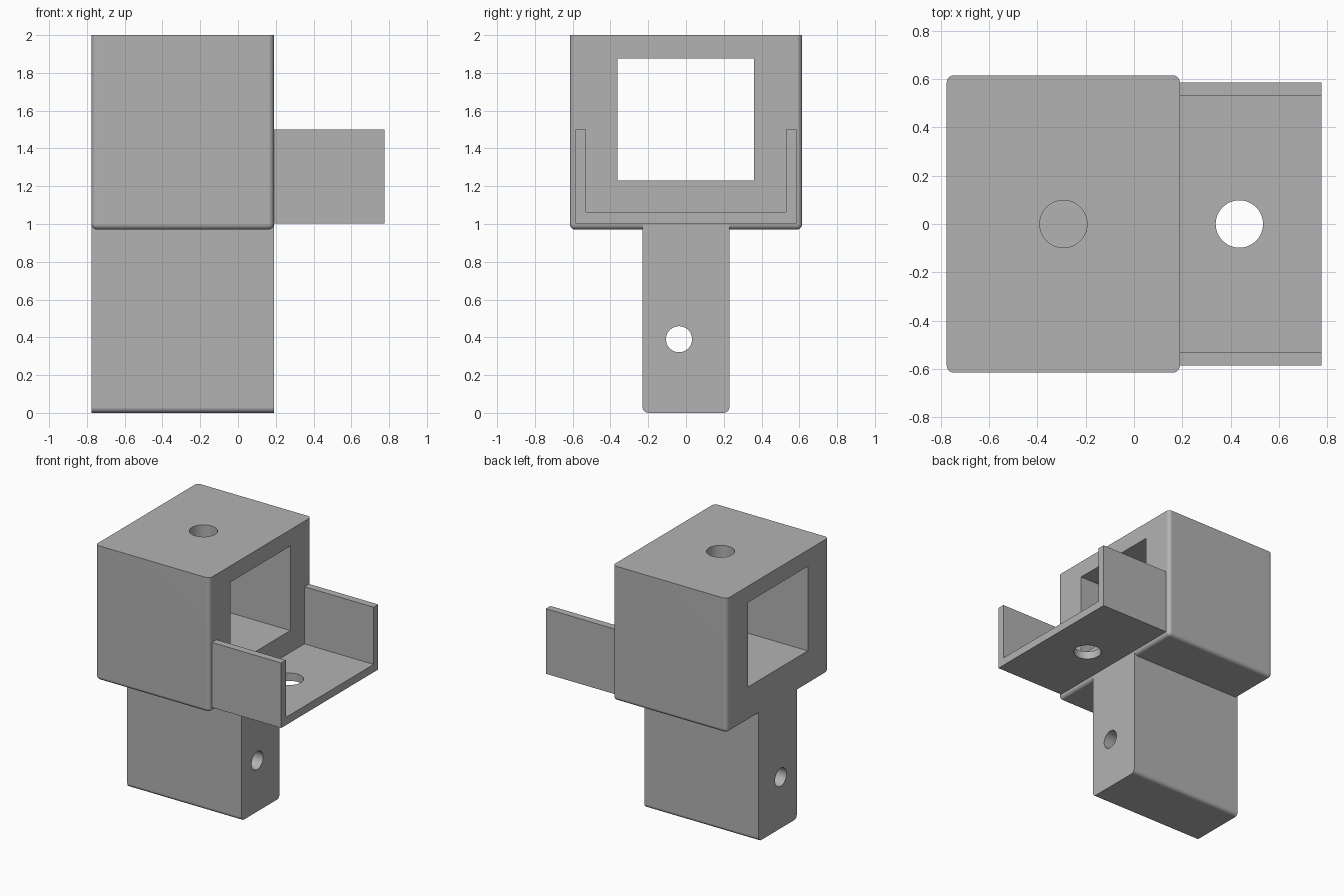
import bpy, bmesh, math
from mathutils import Matrix, Vector

default = bpy.data.objects.get("Cube")
if default:
    bpy.data.objects.remove(default, do_unlink=True)

grey = bpy.data.materials.new("plain grey")
grey.use_nodes = True
color = (0.45, 0.45, 0.45, 1)
grey.diffuse_color = color
grey.node_tree.nodes["Principled BSDF"].inputs["Base Color"].default_value = color


def add_object(name, bm):
    mesh = bpy.data.meshes.new(name)
    bmesh.ops.recalc_face_normals(bm, faces=bm.faces)
    bm.to_mesh(mesh)
    bm.free()
    mesh.materials.append(grey)
    obj = bpy.data.objects.new(name, mesh)
    bpy.context.collection.objects.link(obj)
    return obj


def box(name, low, high, rounded=None, radius=0.03):
    """Box between two corners; edges picked by the rule are rounded."""
    low, high = Vector(low), Vector(high)
    bm = bmesh.new()
    bmesh.ops.create_cube(bm, size=1)
    bmesh.ops.scale(bm, vec=high - low, verts=bm.verts)
    bmesh.ops.translate(bm, vec=(low + high) / 2, verts=bm.verts)
    if rounded:
        edges = [e for e in bm.edges if rounded(e.verts[0].co, e.verts[1].co)]
        bmesh.ops.bevel(bm, geom=edges, offset=radius, segments=5,
                        profile=0.5, affect='EDGES')
    return add_object(name, bm)


def cylinder(name, center, radius, depth, along_x=False):
    bm = bmesh.new()
    turn = Matrix.Rotation(math.pi / 2, 4, 'Y') if along_x else Matrix()
    bmesh.ops.create_cone(bm, cap_ends=True, segments=48, radius1=radius,
                          radius2=radius, depth=depth,
                          matrix=Matrix.Translation(center) @ turn)
    return add_object(name, bm)


def finish(obj, cutters=()):
    """Cut the openings, then smooth the rounded parts."""
    for cutter in cutters:
        mod = obj.modifiers.new("cut", 'BOOLEAN')
        mod.operation, mod.solver, mod.object = 'DIFFERENCE', 'EXACT', cutter
    graph = bpy.context.evaluated_depsgraph_get()
    mesh = bpy.data.meshes.new_from_object(obj.evaluated_get(graph))
    obj.modifiers.clear()
    obj.data = mesh
    for cutter in cutters:
        bpy.data.objects.remove(cutter, do_unlink=True)
    bpy.ops.object.select_all(action='DESELECT')
    obj.select_set(True)
    bpy.context.view_layer.objects.active = obj
    bpy.ops.object.shade_smooth_by_angle(angle=math.radians(35))
    obj.modifiers.new("flat faces", 'WEIGHTED_NORMAL').keep_sharp = True


BACK, FRONT, END = -0.775, 0.19, 0.775

# Hollow head: every edge rounded except around the top
head = box("head_block", (BACK, -0.615, 0.97), (FRONT, 0.615, 2),
           lambda a, b: min(a.z, b.z) < 1.5)
finish(head, [
    box("window_cutter", (-1, -0.363, 1.23), (1, 0.36, 1.875)),
    cylinder("top_hole_cutter", (-0.292, 0, 2), 0.098, 0.5),
])

# Post: only the two long bottom edges are rounded
post = box("post", (BACK, -0.23, 0), (FRONT, 0.23, 1),
           lambda a, b: max(a.z, b.z) < 0.5 and abs(a.x - b.x) > 0.5)
finish(post, [cylinder("post_hole_cutter", (-0.3, -0.037, 0.39), 0.069, 3, True)])

# Tray: U-shaped channel with a hole in its floor
profile = [(-0.585, 1.5), (-0.585, 1.003), (0.585, 1.003), (0.585, 1.5),
           (0.53, 1.5), (0.53, 1.063), (-0.53, 1.063), (-0.53, 1.5)]
bm = bmesh.new()
face = bm.faces.new([bm.verts.new((FRONT, y, z)) for y, z in profile])
side = bmesh.ops.extrude_face_region(bm, geom=[face], use_keep_orig=True)["geom"]
bmesh.ops.translate(bm, vec=(END - FRONT, 0, 0),
                    verts=[v for v in side if isinstance(v, bmesh.types.BMVert)])
tray = add_object("tray", bm)
finish(tray, [cylinder("tray_hole_cutter", (0.436, 0, 1.03), 0.098, 0.4)])
